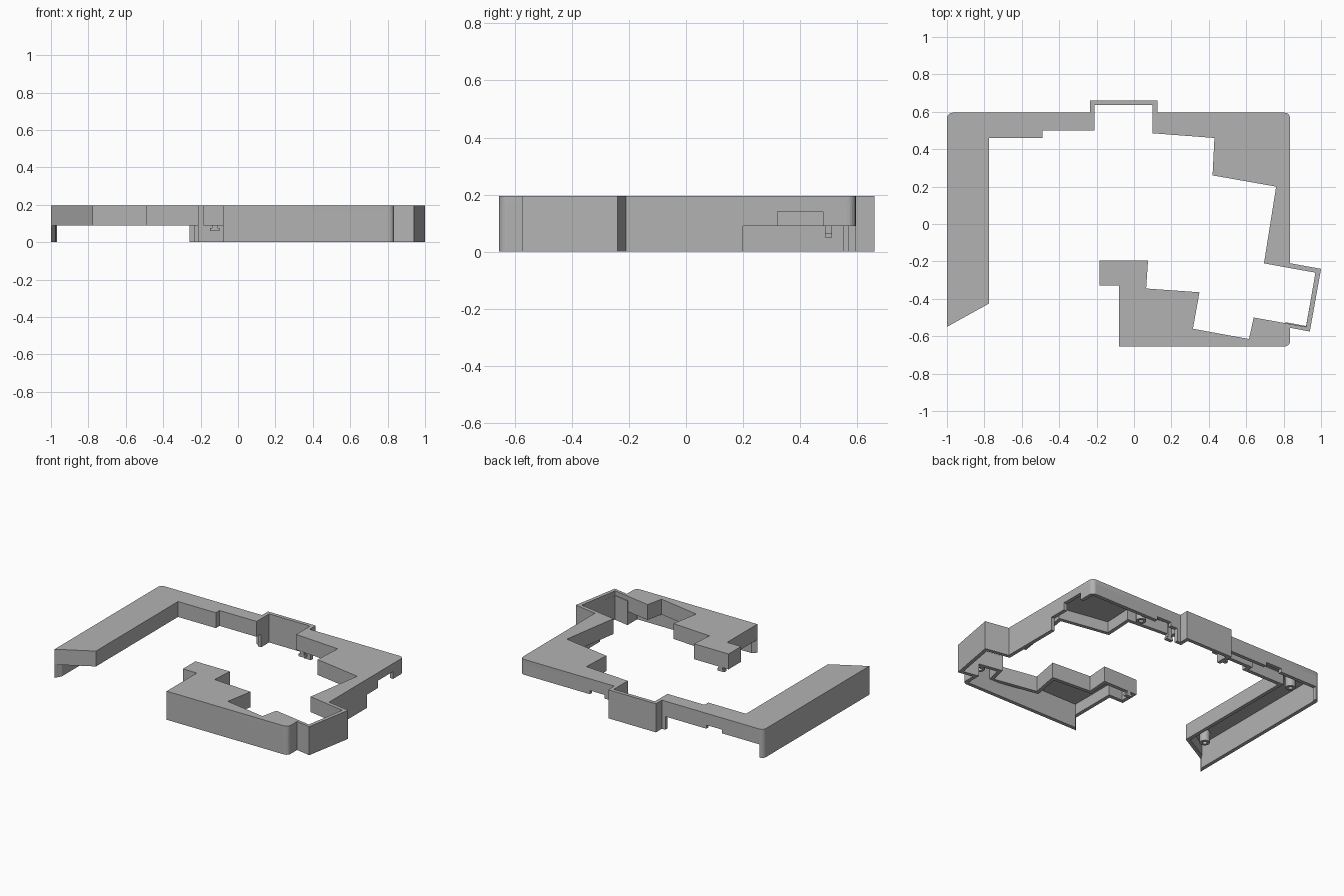
import bpy, bmesh, math
from mathutils import Vector

if "Cube" in bpy.data.objects:
    bpy.data.objects.remove(bpy.data.objects["Cube"])

TOP, UNDER, THICK = 0.195, 0.165, 0.025
FULL, RAISED, SLOT, PORT, SKIP = 0.0, 0.09, 0.115, 0.14, None

grey = bpy.data.materials.new("plain_grey")
grey.use_nodes = True
grey.diffuse_color = (0.45, 0.45, 0.45, 1)
grey.node_tree.nodes["Principled BSDF"].inputs["Base Color"].default_value = grey.diffuse_color


def finish(name, bm):
    bmesh.ops.recalc_face_normals(bm, faces=bm.faces[:])
    mesh = bpy.data.meshes.new(name)
    bm.to_mesh(mesh)
    bm.free()
    mesh.materials.append(grey)
    obj = bpy.data.objects.new(name, mesh)
    bpy.context.collection.objects.link(obj)
    bpy.ops.object.select_all(action="DESELECT")
    obj.select_set(True)
    bpy.context.view_layer.objects.active = obj
    bpy.ops.object.shade_smooth_by_angle(angle=math.radians(30))
    return obj


def prism(bm, points, low, high):
    rings = [[bm.verts.new((p[0], p[1], z)) for p in points] for z in (low, high)]
    bm.faces.new(rings[0][::-1])
    bm.faces.new(rings[1])
    for i in range(len(points)):
        j = (i + 1) % len(points)
        bm.faces.new((rings[0][i], rings[0][j], rings[1][j], rings[1][i]))


def corner(cx, cy, start, bottom, r=0.03, steps=5):
    """Rounded corner, running clockwise from a start angle in degrees."""
    angles = [math.radians(start - 90 * i / steps) for i in range(steps + 1)]
    return [(cx + r * math.cos(a), cy + r * math.sin(a), bottom) for a in angles]


# Outer rim, clockwise; each point holds the wall bottom of the edge it starts
outer = [(-1, -0.55, FULL)]
outer += corner(-0.97, 0.565, 180, FULL)[:-1]
outer += [(-0.97, 0.595, RAISED), (-0.69, 0.595, SLOT), (-0.57, 0.595, RAISED),
          (-0.26, 0.595, FULL), (-0.235, 0.595, FULL), (-0.235, 0.66, FULL),
          (0.125, 0.66, FULL), (0.125, 0.595, FULL), (0.15, 0.595, RAISED),
          (0.2, 0.595, SLOT), (0.31, 0.595, RAISED)]
outer += corner(0.805, 0.565, 90, RAISED)
outer += [(0.835, 0.48, PORT), (0.835, 0.32, RAISED), (0.835, 0.2, FULL),
          (0.835, -0.21, FULL), (1, -0.24, FULL), (0.94, -0.575, FULL),
          (0.835, -0.555, FULL)]
outer += corner(0.805, -0.625, 0, FULL)
outer += [(-0.08, -0.655, RAISED)]

# Inner rim, continuing clockwise from the front end back to the side arm
inner = [(-0.08, -0.33, RAISED), (-0.185, -0.33, RAISED), (-0.185, -0.195, RAISED),
         (0.075, -0.195, RAISED), (0.065, -0.345, RAISED), (0.35, -0.365, RAISED),
         (0.315, -0.56, RAISED), (0.615, -0.615, RAISED), (0.64, -0.5, RAISED),
         (0.83, -0.534, SKIP), (0.92, -0.55, SKIP), (0.97, -0.26, SKIP),
         (0.83, -0.235, RAISED), (0.695, -0.21, RAISED), (0.76, 0.2, RAISED),
         (0.42, 0.26, RAISED), (0.43, 0.46, RAISED), (0.1, 0.485, RAISED),
         (0.1, 0.595, SKIP), (0.1, 0.635, SKIP), (-0.21, 0.635, FULL),
         (-0.21, 0.55, RAISED), (-0.21, 0.5, RAISED), (-0.49, 0.5, RAISED),
         (-0.49, 0.46, RAISED), (-0.775, 0.46, RAISED), (-0.775, -0.425, RAISED)]

outline = outer + inner
flat = [Vector(p[:2]) for p in outline]
count = len(flat)

# Top plate
bm = bmesh.new()
prism(bm, flat, UNDER, TOP)
finish("top_plate", bm)

# Mitred inset of the outline gives the inside face of every wall
normals = []
for i in range(count):
    d = (flat[(i + 1) % count] - flat[i]).normalized()
    normals.append(Vector((d.y, -d.x)))
inset = []
for i in range(count):
    a, b = normals[i - 1], normals[i]
    inset.append(flat[i] + (a + b) * THICK / (1 + a.dot(b)))


def walls(name, indices):
    bm = bmesh.new()
    for i in indices:
        j = (i + 1) % count
        if outline[i][2] is not SKIP:
            prism(bm, (flat[i], flat[j], inset[j], inset[i]), outline[i][2], UNDER)
    finish(name, bm)


walls("outer_wall", range(len(outer)))
walls("inner_wall", range(len(outer), count))


# Hollow screw posts under the plate
def screw_post(name, x, y, radius=0.032, hole=0.015, sides=20):
    bm = bmesh.new()
    loops = []
    for r, z in ((radius, UNDER), (radius, RAISED), (hole, RAISED), (hole, UNDER)):
        loops.append([bm.verts.new((x + r * math.cos(math.tau * k / sides),
                                    y + r * math.sin(math.tau * k / sides), z))
                      for k in range(sides)])
    for a, b in zip(loops, loops[1:]):
        for k in range(sides):
            n = (k + 1) % sides
            bm.faces.new((a[k], a[n], b[n], b[k]))
    finish(name, bm)


for label, x, y in (("arm_front", -0.89, -0.38), ("arm_back", -0.86, 0.48),
                    ("back", 0.38, 0.52), ("front_corner", 0.76, -0.58)):
    screw_post("screw_post_" + label, x, y)


# Small clips hanging below the inner wall
def clip(name, x, y, low):
    bm = bmesh.new()
    for half, bottom, top in ((0.015, low, UNDER), (0.025, low, low + 0.015)):
        prism(bm, [(x - half, y - 0.012), (x + half, y - 0.012),
                   (x + half, y + 0.012), (x - half, y + 0.012)], bottom, top)
    finish(name, bm)


clip("front_clip", -0.125, -0.208, 0.06)
clip("back_clip", 0.14, 0.5, 0.05)
